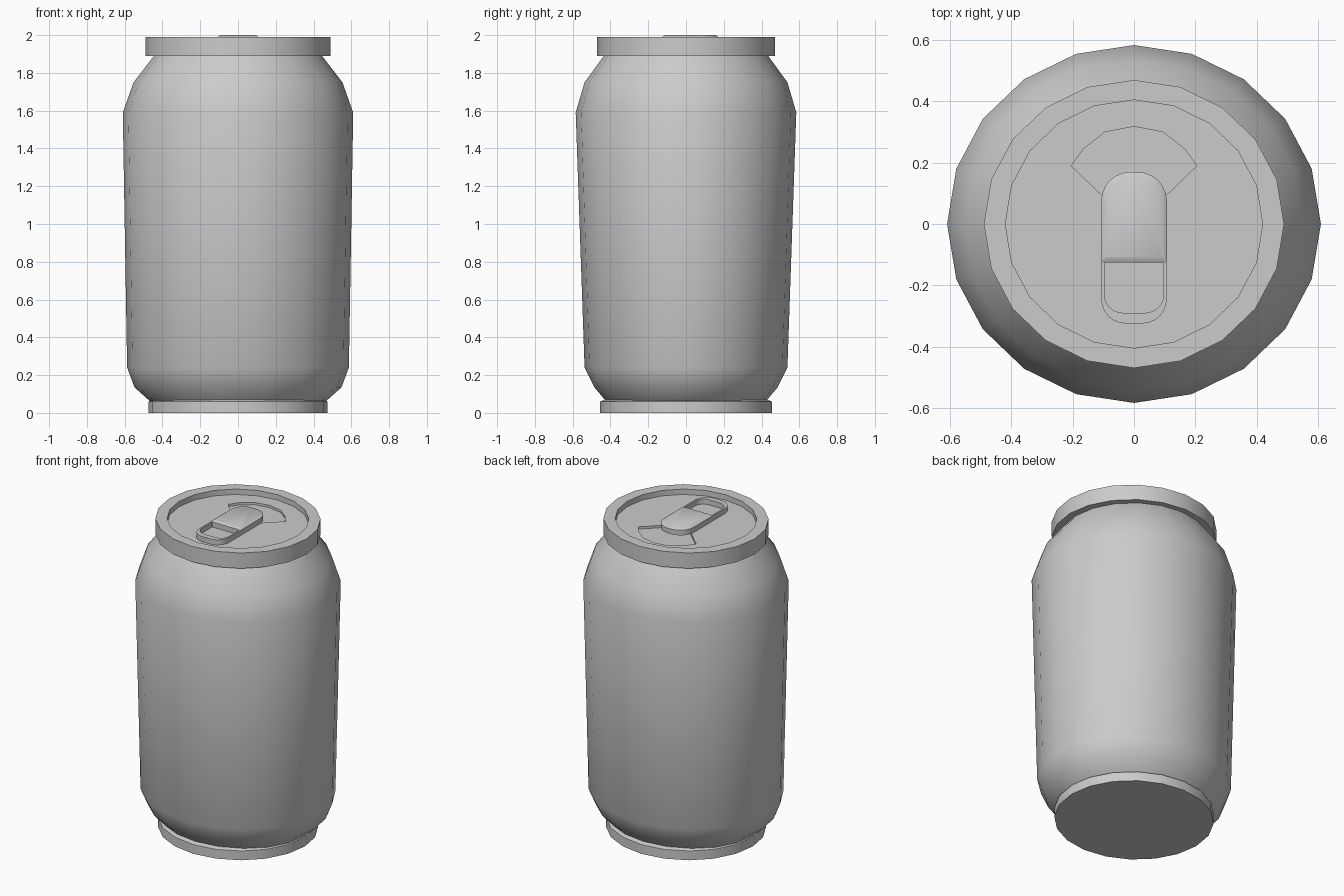
import bpy, bmesh
from math import cos, sin, pi, radians

if "Cube" in bpy.data.objects:
    bpy.data.objects.remove(bpy.data.objects["Cube"])

SIDES = 20


def finish(name, bm, angle=40):
    bmesh.ops.recalc_face_normals(bm, faces=bm.faces)
    me = bpy.data.meshes.new(name)
    bm.to_mesh(me)
    bm.free()
    ob = bpy.data.objects.new(name, me)
    bpy.context.collection.objects.link(ob)
    bpy.ops.object.select_all(action='DESELECT')
    ob.select_set(True)
    bpy.context.view_layer.objects.active = ob
    bpy.ops.object.shade_smooth_by_angle(angle=radians(angle))
    return ob


def lathe(name, profile, closed=False, angle=40):
    """Stack elliptical rings (rx, ry, z); cap the ends or close the loop."""
    bm = bmesh.new()
    rings = [[bm.verts.new((rx * cos(2 * pi * i / SIDES), ry * sin(2 * pi * i / SIDES), z))
              for i in range(SIDES)] for rx, ry, z in profile]
    pairs = list(zip(rings, rings[1:]))
    if closed:
        pairs.append((rings[-1], rings[0]))
    else:
        bm.faces.new(rings[0])
        bm.faces.new(rings[-1])
    for a, b in pairs:
        for i in range(SIDES):
            j = (i + 1) % SIDES
            bm.faces.new((a[i], a[j], b[j], b[i]))
    return finish(name, bm, angle)


def rounded(w, y0, y1, r0, r1, n=6):
    """Rounded rectangle outline, half width w, corner radii r0 (low y) and r1 (high y)."""
    pts = []
    for cx, cy, r, start in ((w - r1, y1 - r1, r1, 0), (r1 - w, y1 - r1, r1, 90),
                             (r0 - w, y0 + r0, r0, 180), (w - r0, y0 + r0, r0, 270)):
        for k in range(n + 1):
            a = radians(start + 90 * k / n)
            pts.append((cx + r * cos(a), cy + r * sin(a)))
    return pts


def prism(name, layers):
    """Solid through outlines given as (points, z)."""
    bm = bmesh.new()
    rings = [[bm.verts.new((x, y, z)) for x, y in pts] for pts, z in layers]
    bm.faces.new(rings[0])
    bm.faces.new(rings[-1])
    for a, b in zip(rings, rings[1:]):
        for i in range(len(a)):
            j = (i + 1) % len(a)
            bm.faces.new((a[i], a[j], b[j], b[i]))
    return finish(name, bm)


def cut(target, cutter):
    mod = target.modifiers.new("cut", 'BOOLEAN')
    mod.operation = 'DIFFERENCE'
    mod.solver = 'EXACT'
    mod.object = cutter
    bpy.ops.object.select_all(action='DESELECT')
    target.select_set(True)
    bpy.context.view_layer.objects.active = target
    bpy.ops.object.modifier_apply(modifier=mod.name)
    bpy.data.objects.remove(cutter)


# tapered body with shoulder and lower curve
lathe("can_body", [(0.455, 0.41, 0.05), (0.475, 0.43, 0.07), (0.548, 0.485, 0.135),
                   (0.587, 0.537, 0.24), (0.61, 0.584, 1.59), (0.553, 0.537, 1.75),
                   (0.445, 0.435, 1.89)], angle=50)

# foot disc
lathe("base_ring", [(0.475, 0.455, 0), (0.475, 0.455, 0.06), (0.455, 0.43, 0.07)])

# top rim
lathe("top_rim", [(0.42, 0.405, 1.89), (0.49, 0.47, 1.89),
                  (0.49, 0.47, 1.99), (0.42, 0.405, 1.99)], closed=True)

# recessed lid with stamped mouth panel
lid = lathe("lid", [(0.425, 0.41, 1.90), (0.425, 0.41, 1.955)])
half = [(0.08, 0.07), (0.205, 0.19), (0.165, 0.245), (0.095, 0.30)]
mouth = half + [(0, 0.318)] + [(-x, y) for x, y in reversed(half)]
cutter = prism("mouth_cutter", [(mouth, 1.94), (mouth, 2.1)])
cutter.hide_render = True
cut(lid, cutter)

# pull tab: frame with finger hole
frame = rounded(0.107, -0.325, 0.17, 0.08, 0.095)
tab = prism("pull_tab_frame", [(frame, 1.958), (frame, 1.991)])
hole = rounded(0.097, -0.29, -0.125, 0.06, 0.004)
cutter = prism("hole_cutter", [(hole, 1.9), (hole, 2.1)])
cutter.hide_render = True
cut(tab, cutter)

# raised solid half of the tab
prism("pull_tab_plate", [(rounded(0.107, -0.125, 0.17, 0.004, 0.095), 1.985),
                         (rounded(0.107, -0.125, 0.17, 0.004, 0.095), 1.991),
                         (rounded(0.095, -0.11, 0.155, 0.004, 0.085), 2.0)])

# rivet post joining tab and lid
bm = bmesh.new()
bmesh.ops.create_cone(bm, cap_ends=True, segments=12, radius1=0.04, radius2=0.04, depth=0.03)
bmesh.ops.translate(bm, verts=bm.verts, vec=(0, 0, 1.965))
finish("rivet", bm)
